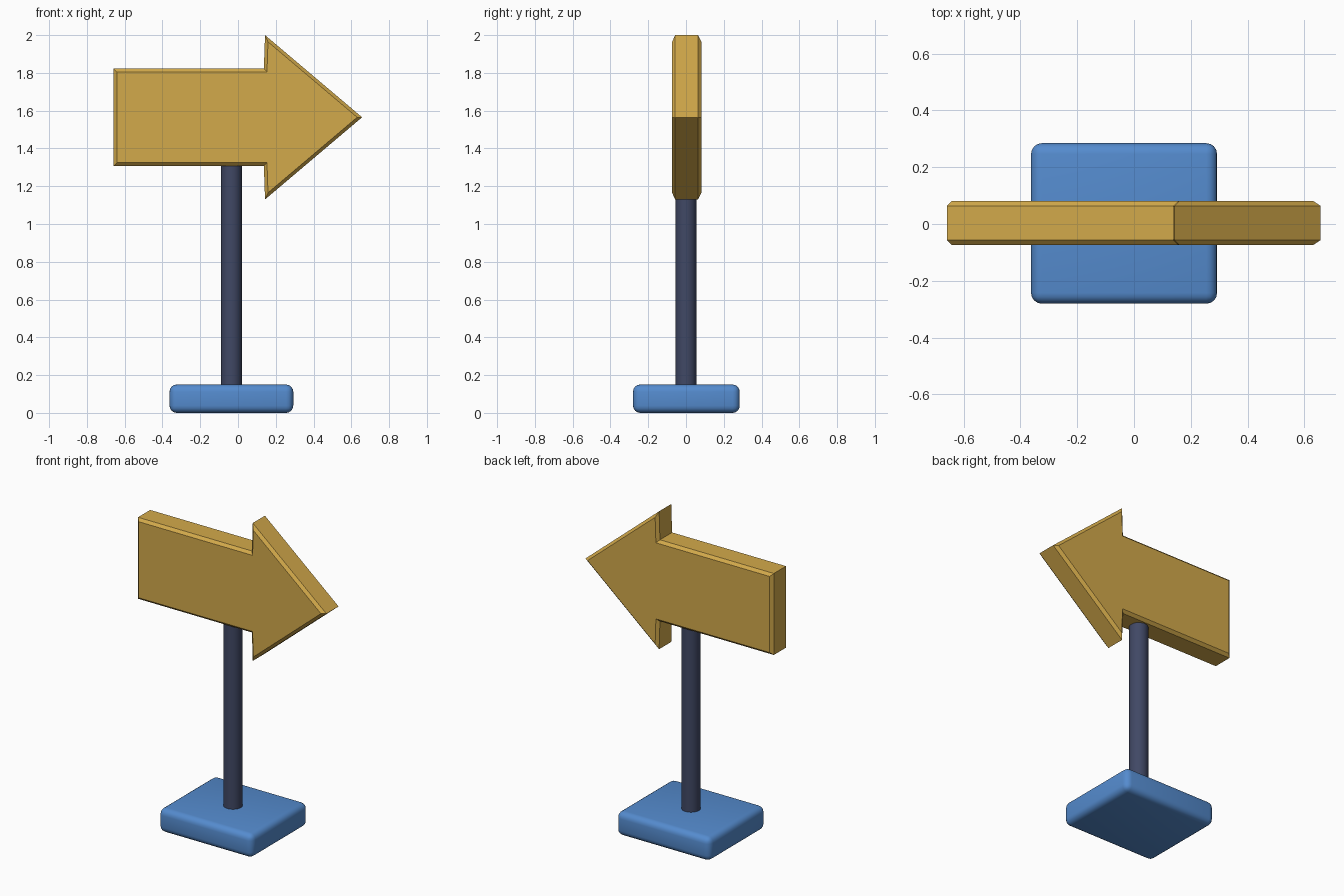
import bpy
import bmesh
from mathutils import Vector

cube = bpy.data.objects.get("Cube")
if cube:
    bpy.data.objects.remove(cube, do_unlink=True)


def make_material(name, color):
    mat = bpy.data.materials.new(name)
    mat.use_nodes = True
    mat.diffuse_color = (*color, 1)
    mat.node_tree.nodes["Principled BSDF"].inputs["Base Color"].default_value = (*color, 1)
    return mat


def finish(bm, name, mat):
    bmesh.ops.recalc_face_normals(bm, faces=bm.faces)
    mesh = bpy.data.meshes.new(name)
    bm.to_mesh(mesh)
    bm.free()
    mesh.materials.append(mat)
    obj = bpy.data.objects.new(name, mesh)
    bpy.context.collection.objects.link(obj)
    return obj


def smooth(obj):
    bpy.ops.object.select_all(action="DESELECT")
    obj.select_set(True)
    bpy.context.view_layer.objects.active = obj
    bpy.ops.object.shade_smooth_by_angle()


yellow = make_material("golden yellow", (0.65, 0.4, 0.07))
navy = make_material("dark slate blue", (0.052, 0.065, 0.13))
blue = make_material("mid blue", (0.09, 0.26, 0.62))

# Base: rounded slab
bm = bmesh.new()
bmesh.ops.create_cube(bm, size=1)
bmesh.ops.scale(bm, vec=(0.655, 0.565, 0.15), verts=bm.verts)
bmesh.ops.translate(bm, vec=(-0.035, 0.002, 0.075), verts=bm.verts)
bmesh.ops.bevel(bm, geom=bm.edges[:], offset=0.038, segments=4,
                profile=0.5, affect="EDGES")
smooth(finish(bm, "base", blue))

# Pole: round post reaching up into the arrow board
bm = bmesh.new()
bmesh.ops.create_cone(bm, cap_ends=True, segments=32, radius1=0.055,
                      radius2=0.055, depth=1.26)
bmesh.ops.translate(bm, vec=(-0.035, 0, 0.74), verts=bm.verts)
smooth(finish(bm, "pole", navy))

# Arrow board: upper half outline mirrored about the tip height, then extruded
mid, front, back = 1.565, -0.074, 0.081
upper = [(-0.658, 0.257), (0.137, 0.257), (0.143, 0.435)]
outline = [(x, mid + h) for x, h in upper] + [(0.657, mid)]
outline += [(x, mid - h) for x, h in reversed(upper)]
bm = bmesh.new()
face = bm.faces.new([bm.verts.new((x, front, z)) for x, z in outline])
result = bmesh.ops.extrude_face_region(bm, geom=[face], use_keep_orig=True)
new_verts = [g for g in result["geom"] if isinstance(g, bmesh.types.BMVert)]
bmesh.ops.translate(bm, vec=Vector((0, back - front, 0)), verts=new_verts)
bmesh.ops.recalc_face_normals(bm, faces=bm.faces)
# Chamfer the front and back rims
rims = [e for e in bm.edges if abs(e.verts[0].co.y - e.verts[1].co.y) < 0.001]
bmesh.ops.bevel(bm, geom=rims, offset=0.017, segments=1, affect="EDGES")
finish(bm, "arrow_board", yellow)
